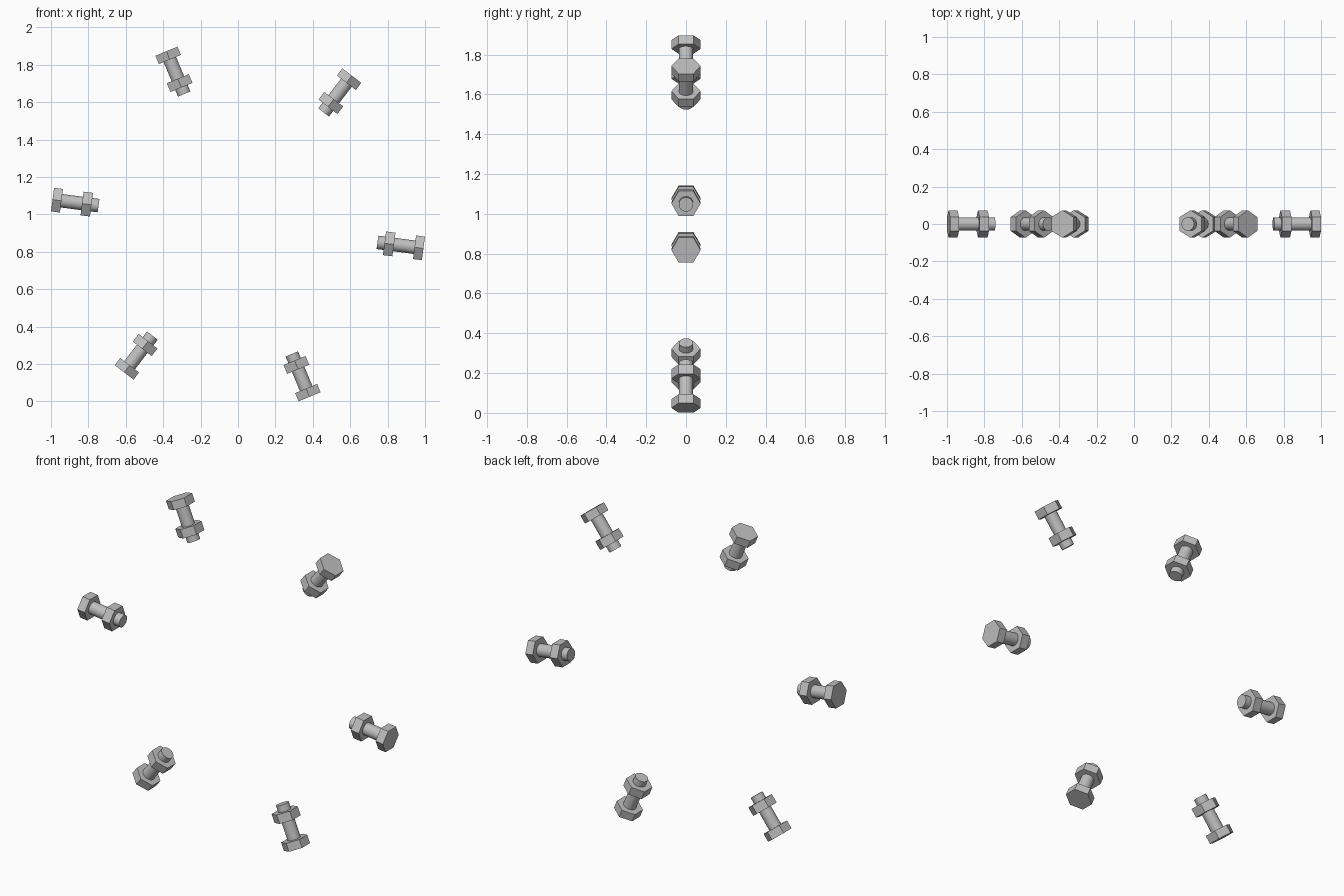
import bpy, math
from mathutils import Matrix, Vector

if "Cube" in bpy.data.objects:
    bpy.data.objects.remove(bpy.data.objects["Cube"])

steel = bpy.data.materials.new("steel grey")
steel.diffuse_color = (0.52, 0.52, 0.52, 1)
steel.use_nodes = True
steel.node_tree.nodes["Principled BSDF"].inputs["Base Color"].default_value = steel.diffuse_color

CENTRE = Vector((0, 0, 0.949))
HEX_R, SHAFT_R = 0.0735, 0.036


def prism(name, sides, radius, r_in, r_out, angle):
    """Prism whose axis runs radially outward in the XZ plane."""
    # local z -> radial direction, local x -> y axis (hex corners on +-y)
    d = Vector((math.cos(angle), 0, math.sin(angle)))
    x = Vector((0, 1, 0))
    rot = Matrix((x, d.cross(x), d)).transposed().to_4x4()
    bpy.ops.mesh.primitive_cylinder_add(vertices=sides, radius=radius, depth=r_out - r_in)
    ob = bpy.context.object
    # put a corner on the local x axis
    ob.data.transform(Matrix.Rotation(math.pi / 2, 4, 'Z'))
    ob.matrix_world = Matrix.Translation(CENTRE + d * (r_in + r_out) / 2) @ rot
    ob.name = name
    ob.data.materials.append(steel)
    bpy.ops.object.shade_smooth_by_angle(angle=math.radians(30))
    return ob


# ring of six bolts, heads outward
for i in range(6):
    a = math.radians(-7.5 + 60 * i)
    prism(f"bolt_head_{i + 1}", 6, HEX_R, 0.952, 1.0, a)
    prism(f"bolt_shaft_{i + 1}", 32, SHAFT_R, 0.752, 0.955, a)
    prism(f"bolt_nut_{i + 1}", 6, HEX_R, 0.790, 0.841, a)
